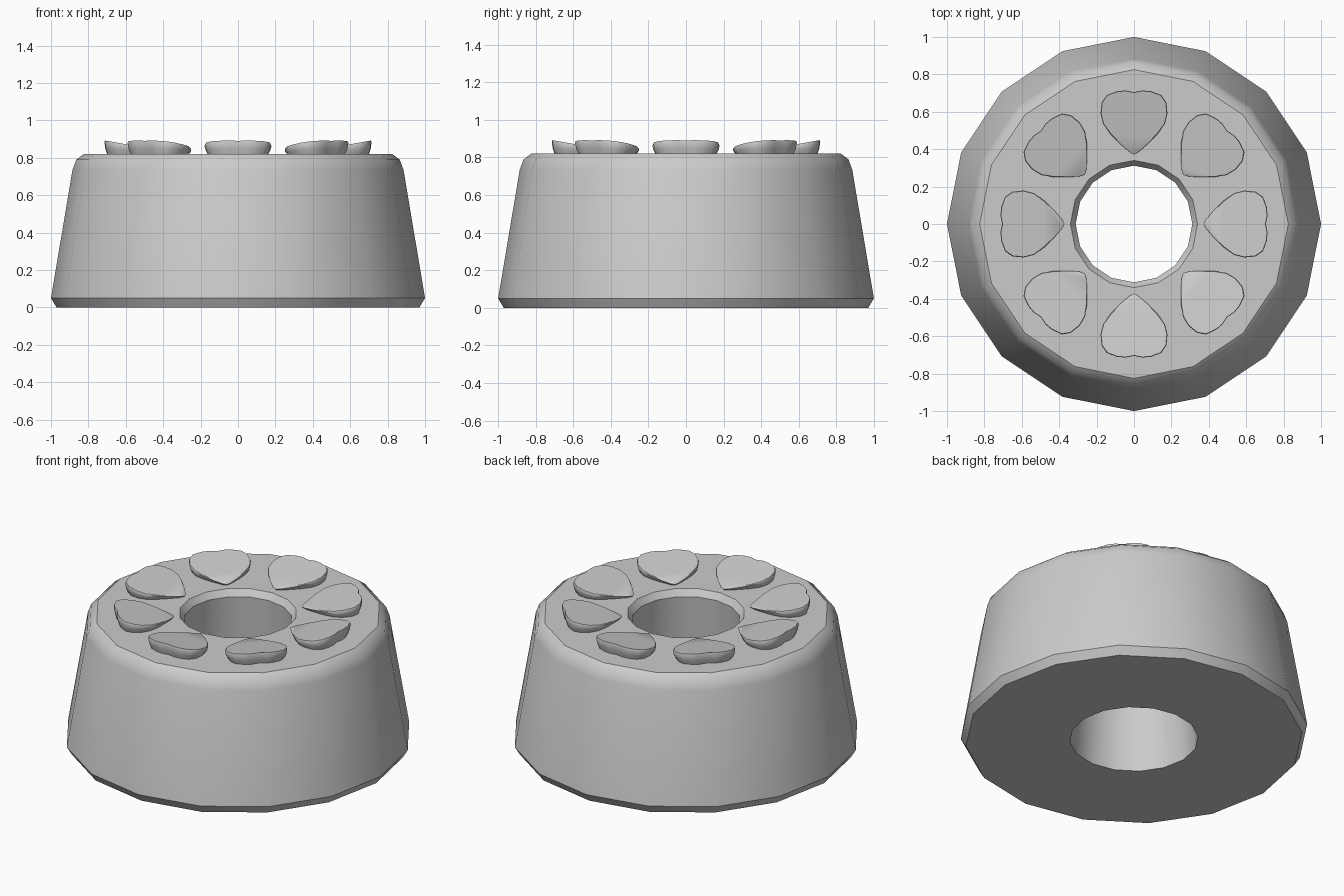
import bpy
import bmesh
from math import cos, sin, pi, radians

cube = bpy.data.objects.get("Cube")
if cube:
    bpy.data.objects.remove(cube, do_unlink=True)

grey = bpy.data.materials.new("plain grey")
grey.use_nodes = True
colour = (0.6, 0.6, 0.6, 1)
grey.diffuse_color = colour
grey.node_tree.nodes["Principled BSDF"].inputs["Base Color"].default_value = colour


def finish(bm, name, angle):
    """Turn a bmesh into a shaded object."""
    bmesh.ops.recalc_face_normals(bm, faces=bm.faces)
    mesh = bpy.data.meshes.new(name)
    bm.to_mesh(mesh)
    bm.free()
    mesh.materials.append(grey)
    obj = bpy.data.objects.new(name, mesh)
    bpy.context.collection.objects.link(obj)
    bpy.ops.object.select_all(action="DESELECT")
    obj.select_set(True)
    bpy.context.view_layer.objects.active = obj
    bpy.ops.object.shade_smooth_by_angle(angle=radians(angle))
    return obj


def bridge(bm, a, b):
    """Join two closed rings of vertices with quads."""
    for i in range(len(a)):
        j = (i + 1) % len(a)
        bm.faces.new((a[i], a[j], b[j], b[i]))


# Tapered body with a through hole: closed profile turned in sixteen steps
SIDES = 16
profile = [(0.37, 0), (0.97, 0), (1.0, 0.05), (0.885, 0.735), (0.865, 0.79),
           (0.825, 0.82), (0.34, 0.82), (0.312, 0.78)]
bm = bmesh.new()
rings = [[bm.verts.new((r * cos(2 * pi * i / SIDES), r * sin(2 * pi * i / SIDES), z))
          for i in range(SIDES)] for r, z in profile]
for k, ring in enumerate(rings):
    bridge(bm, ring, rings[(k + 1) % len(rings)])
finish(bm, "body", 35)

# Raised pads: rounded triangles, flared upward, tops sloping in to the hole
half = [(0.385, 0.025), (0.42, 0.065), (0.48, 0.125), (0.535, 0.165), (0.59, 0.179),
        (0.65, 0.173), (0.69, 0.145), (0.71, 0.09), (0.714, 0.045)]
outline = [(0.372, 0)] + half + [(0.705, 0)] + [(r, -t) for r, t in reversed(half)]
MIDDLE = 0.57


def pad_top(r):
    return 0.832 + 0.06 * (r - 0.37) / 0.34


def make_pad(number):
    angle = number * pi / 4
    c, s = cos(angle), sin(angle)
    bm = bmesh.new()

    def ring(scale, height):
        verts = []
        for r, t in outline:
            q = MIDDLE + (r - MIDDLE) * scale
            u = t * scale
            verts.append(bm.verts.new((q * c - u * s, q * s + u * c, height(q))))
        return verts

    base = ring(0.88, lambda r: 0.81)
    flare = ring(0.97, lambda r: 0.82 + (pad_top(r) - 0.82) * 0.4)
    rim = ring(1.0, lambda r: 0.82 + (pad_top(r) - 0.82) * 0.85)
    top = ring(0.98, pad_top)
    for a, b in ((base, flare), (flare, rim), (rim, top)):
        bridge(bm, a, b)
    bm.faces.new(top)
    bm.faces.new(base)
    finish(bm, f"pad_{number + 1}", 40)


for n in range(8):
    make_pad(n)
